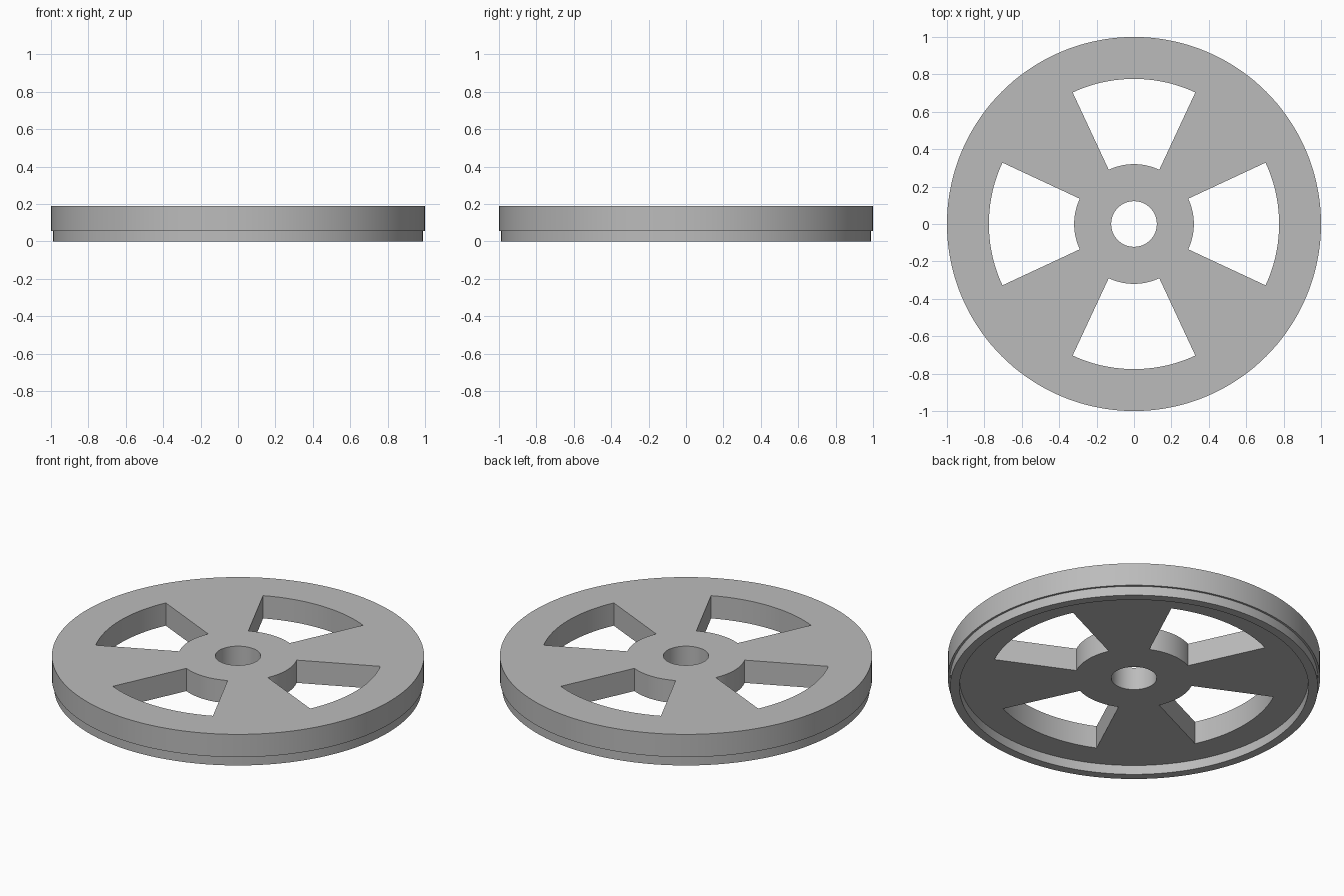
import bpy, bmesh, math

if "Cube" in bpy.data.objects:
    bpy.data.objects.remove(bpy.data.objects["Cube"])

N = 144                      # angular segments, 2.5 degrees each
STEP = 360 / N

grey = bpy.data.materials.new("grey")
grey.diffuse_color = (0.5, 0.5, 0.5, 1)
grey.use_nodes = True
grey.node_tree.nodes["Principled BSDF"].inputs["Base Color"].default_value = grey.diffuse_color


def ring_part(name, radii, z0, z1, is_open=lambda ring, angle: False, top=True):
    """Flat ring of cells between the radii, with walls wherever a cell has no neighbour."""
    bm = bmesh.new()
    verts = [[[bm.verts.new((r * math.cos(math.radians(i * STEP)),
                             r * math.sin(math.radians(i * STEP)), z))
               for i in range(N)] for r in radii] for z in (z0, z1)]
    cells = {(k, i) for k in range(len(radii) - 1) for i in range(N)
             if not is_open(k, (i + 0.5) * STEP)}
    for k, i in cells:
        j = (i + 1) % N
        corners = [(k, i), (k + 1, i), (k + 1, j), (k, j)]
        neighbours = [(k, (i - 1) % N), (k + 1, i), (k, j), (k - 1, i)]
        low = [verts[0][a][b] for a, b in corners]
        high = [verts[1][a][b] for a, b in corners]
        bm.faces.new(low[::-1])
        if top:
            bm.faces.new(high)
        for s, n in enumerate(neighbours):
            if n not in cells:
                t = (s + 1) % 4
                bm.faces.new((low[s], low[t], high[t], high[s]))
    mesh = bpy.data.meshes.new(name)
    bm.to_mesh(mesh)
    bm.free()
    mesh.materials.append(grey)
    obj = bpy.data.objects.new(name, mesh)
    bpy.context.collection.objects.link(obj)
    bpy.ops.object.select_all(action='DESELECT')
    obj.select_set(True)
    bpy.context.view_layer.objects.active = obj
    bpy.ops.object.shade_smooth_by_angle(angle=math.radians(30))
    return obj


# Windows: 50 degrees wide in the middle ring, centred on each axis
def window(ring, angle):
    return ring == 1 and abs((angle + 45) % 90 - 45) < 25


# Spoked plate with hub, bore and rim
ring_part("spoked_wheel_plate", (0.122, 0.32, 0.776, 1.0), 0.055, 0.19, window)
# Narrow lip under the rim, its top closed by the plate
ring_part("lower_rim_lip", (0.938, 0.988), 0.0, 0.055, top=False)
